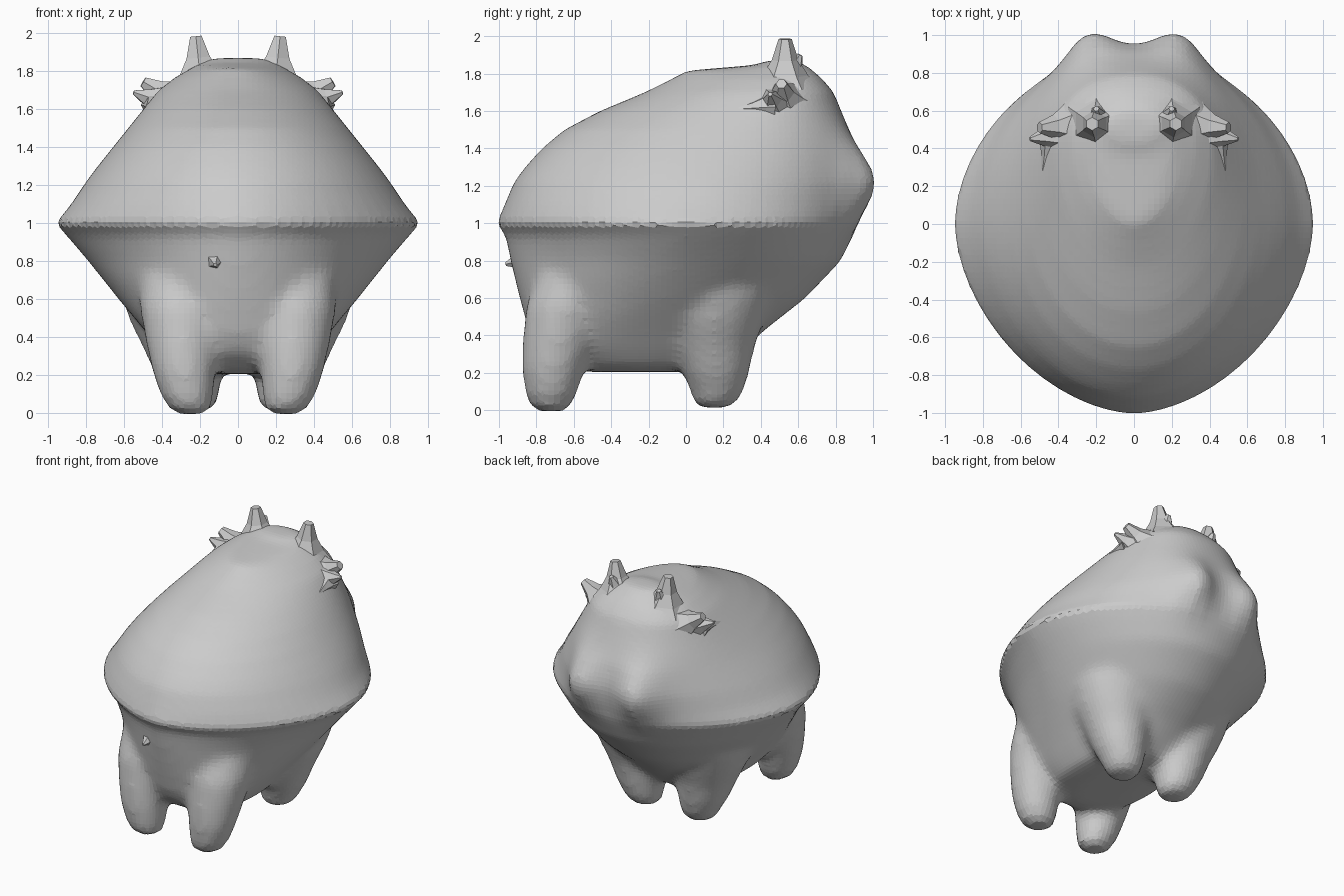
import bpy, bmesh, math
from mathutils import Vector

if "Cube" in bpy.data.objects:
    bpy.data.objects.remove(bpy.data.objects["Cube"])


def loft(name, rings):
    """Skin a stack of equal-length rings and fan-close both ends."""
    bm = bmesh.new()
    rows = [[bm.verts.new(p) for p in r] for r in rings]
    n = len(rows[0])
    for a, b in zip(rows, rows[1:]):
        for i in range(n):
            j = (i + 1) % n
            bm.faces.new((a[i], a[j], b[j], b[i]))
    for r in (rows[0], rows[-1]):
        c = bm.verts.new(sum((v.co for v in r), Vector()) / n)
        for i in range(n):
            bm.faces.new((c, r[i], r[(i + 1) % n]))
    bmesh.ops.recalc_face_normals(bm, faces=bm.faces[:])
    me = bpy.data.meshes.new(name)
    bm.to_mesh(me)
    bm.free()
    ob = bpy.data.objects.new(name, me)
    bpy.context.collection.objects.link(ob)
    return ob


def spow(v, e):
    return math.copysign(abs(v) ** e, v)


def section(z, w, yf, yb, yc, nf, nb, n=64):
    """Egg-shaped outline: half-width, front y, back y, widest y, exponents."""
    pts = []
    for i in range(n):
        t = 2 * math.pi * i / n
        c, s = math.cos(t), math.sin(t)
        e = 2 / (nb if s > 0 else nf)
        p = Vector((w * spow(c, e), yc + spow(s, e) * ((yb - yc) if s > 0 else (yc - yf)), z))
        # cheek points on the back of the head
        for sx in (-1, 1):
            d = p - Vector((sx * .25, .9, 1.22))
            d.z *= .75
            p.y += .125 * math.exp(-(d.length / .15) ** 2)
        pts.append(p)
    return pts


def subdivide(levels, k=3):
    out = []
    for a, b in zip(levels, levels[1:]):
        out += [[u + (v - u) * i / k for u, v in zip(a, b)] for i in range(k)]
    return out + [levels[-1]]


# z, half-width, front y, back y, widest y, front and back exponent
LOWER = [
    (.205, .16, -.56, .08, -.25, 2, 2),
    (.23, .32, -.68, .22, -.25, 2.4, 2.2),
    (.32, .40, -.79, .31, -.25, 2.6, 2.4),
    (.42, .48, -.84, .41, -.22, 2.4, 2.3),
    (.60, .63, -.89, .64, -.12, 2, 2),
    (.80, .79, -.94, .83, -.04, 1.75, 1.9),
    (.93, .90, -.965, .89, 0, 1.7, 1.85),
    (1.0, .96, -1.01, .915, 0, 1.75, 1.85),
]
UPPER = [
    (1.0, .96, -1.01, .915, 0, 1.75, 1.85),
    (1.1, .88, -.97, .93, 0, 1.85, 1.9),
    (1.22, .80, -.92, .94, .02, 1.9, 1.95),
    (1.3, .74, -.86, .93, .04, 1.95, 2),
    (1.4, .66, -.77, .91, .08, 2, 2.1),
    (1.5, .58, -.65, .87, .16, 2, 2.2),
    (1.6, .50, -.46, .83, .28, 2, 2.2),
    (1.7, .42, -.22, .79, .40, 2, 2.2),
    (1.77, .33, -.08, .73, .44, 1.9, 2.2),
    (1.815, .25, .0, .68, .46, 1.8, 2.1),
    (1.845, .20, .36, .64, .50, 2, 2),
    (1.87, .13, .44, .59, .52, 2, 2),
]
body = loft("body", [section(*l) for l in subdivide(LOWER)[:-1] + subdivide(UPPER)])


def disc(x, y, z, r, n=16):
    return [Vector((x + r * math.cos(2 * math.pi * i / n),
                    y + r * math.sin(2 * math.pi * i / n), z)) for i in range(n)]


# stubby legs flaring into the body: x, y, z, radius
FRONT = [(.25, -.72, -.005, .06), (.255, -.725, .03, .11), (.27, -.72, .10, .14),
         (.285, -.71, .22, .17), (.29, -.675, .38, .20), (.29, -.63, .55, .23), (.28, -.55, .75, .24)]
BACK = [(.225, .15, .015, .06), (.23, .155, .04, .11), (.24, .165, .10, .14),
        (.26, .16, .20, .18), (.28, .15, .34, .22), (.30, .15, .48, .27), (.30, .16, .62, .32)]
parts = [body]
for sx in (-1, 1):
    for prof in (FRONT, BACK):
        parts.append(loft("leg", [disc(sx * x, y, z, r) for x, y, z, r in prof]))

# fuse the legs into the body, then blend everywhere except rim and feet
for ob in parts:
    ob.select_set(True)
bpy.context.view_layer.objects.active = body
bpy.ops.object.join()
rm = body.modifiers.new("fuse", 'REMESH')
rm.mode, rm.voxel_size = 'VOXEL', .03
bpy.ops.object.modifier_apply(modifier="fuse")
grp = body.vertex_groups.new(name="blend")
for v in body.data.vertices:
    z = v.co.z
    w = min(1, max(0, (z - .08) / .15)) * min(1, max(0, (abs(z - 1) - .03) / .12))
    if z > 1:
        w *= .5
    grp.add([v.index], w, 'REPLACE')
sm = body.modifiers.new("smooth", 'SMOOTH')
sm.factor, sm.iterations, sm.vertex_group = .5, 14, "blend"
bpy.ops.object.modifier_apply(modifier="smooth")
for p in body.data.polygons:
    p.use_smooth = False


def spike(name, base, tip, r, tip_r=.03, n=6):
    base, tip = Vector(base), Vector(tip)
    q = (tip - base).to_track_quat('Z', 'Y')
    rings = []
    for f, rad in ((-.25, r * 1.9), (.05, r * 1.3), (.45, r * .75), (1, tip_r)):
        o = base.lerp(tip, f)
        rings.append([o + q @ p for p in disc(0, 0, 0, rad, n)])
    loft(name, rings)


# crown of knobbly spikes round the top of the head
for side, s in (("left", -1), ("right", 1)):
    spike(f"top_spike_{side}", (s * .20, .53, 1.78), (s * .222, .53, 1.985), .095, .035)
    spike(f"top_spike_barb_{side}", (s * .19, .56, 1.80), (s * .20, .61, 1.90), .06, .015)
    spike(f"side_spike_{side}", (s * .36, .52, 1.66), (s * .50, .51, 1.745), .085, .03)
    spike(f"side_spike_low_{side}", (s * .41, .47, 1.64), (s * .55, .45, 1.69), .07, .012)
    spike(f"side_barb_{side}", (s * .44, .42, 1.62), (s * .48, .28, 1.61), .045, .01)

# small nub under the front rim
spike("front_nub", (-.12, -.89, .80), (-.12, -.965, .78), .04, .01, 5)
